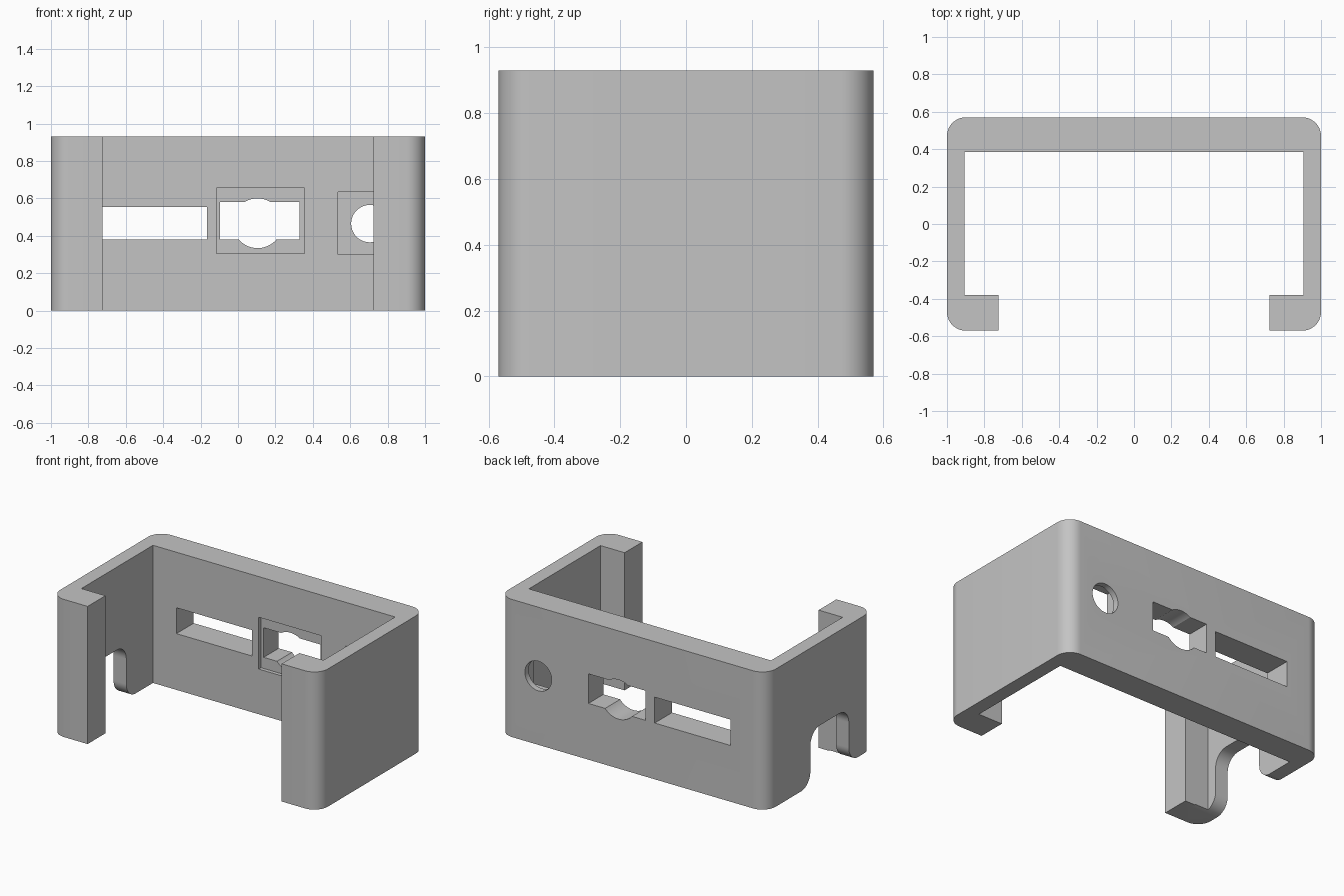
import bpy
import bmesh
from math import cos, sin, radians
from mathutils import Vector

if "Cube" in bpy.data.objects:
    bpy.data.objects.remove(bpy.data.objects["Cube"], do_unlink=True)

H = 0.93             # bracket height
W, D = 1.0, 0.57     # outer half width and half depth
INX, INY = 0.905, 0.385
LIP = 0.725          # inner edge of the front lips
R = 0.1              # corner radius

grey = bpy.data.materials.new("plain_grey")
grey.use_nodes = True
grey.diffuse_color = (0.55, 0.55, 0.55, 1)
grey.node_tree.nodes["Principled BSDF"].inputs["Base Color"].default_value = grey.diffuse_color


def arc(cx, cy, r, start, end, steps=12):
    angles = [radians(start + (end - start) * i / steps) for i in range(steps + 1)]
    return [(cx + r * cos(a), cy + r * sin(a)) for a in angles]


def rect(x0, x1, z0, z1):
    return [(x0, z0), (x1, z0), (x1, z1), (x0, z1)]


def prism(name, outline, axis, low, high):
    """Extrude a closed 2D outline along one axis."""
    place = {"x": lambda p, t: (t, *p),
             "y": lambda p, t: (p[0], t, p[1]),
             "z": lambda p, t: (*p, t)}[axis]
    bm = bmesh.new()
    face = bm.faces.new([bm.verts.new(place(p, low)) for p in outline])
    new = bmesh.ops.extrude_face_region(bm, geom=[face])["geom"]
    shift = Vector(place((0, 0), high - low))
    bmesh.ops.translate(bm, vec=shift, verts=[v for v in new if isinstance(v, bmesh.types.BMVert)])
    bmesh.ops.recalc_face_normals(bm, faces=bm.faces)
    mesh = bpy.data.meshes.new(name)
    bm.to_mesh(mesh)
    bm.free()
    mesh.materials.append(grey)
    obj = bpy.data.objects.new(name, mesh)
    bpy.context.collection.objects.link(obj)
    return obj


# C-shaped wall with rounded outer corners: one half, then its mirror
half = [(INX, INY), (INX, -0.38), (LIP, -0.38), (LIP, -D)]
half += arc(W - R, R - D, R, -90, 0) + arc(W - R, D - R, R, 0, 90)
outline = half + [(-x, y) for x, y in reversed(half)]
bracket = prism("bracket_wall", outline, "z", 0, H)

# Cable notch in the right wall: rounded top, flared bottom corners
n0, n1, top, r = -0.31, 0.10, 0.37, 0.1
notch = [(n0 - r, -0.1), (n1 + r, -0.1)]
notch += arc(n1 + r, r, r, 270, 180) + arc(n1 - r, top - r, r, 0, 90)
notch += arc(n0 + r, top - r, r, 90, 180) + arc(n0 - r, r, r, 0, -90)

# Openings and recesses in the back wall
cutters = [
    prism("notch_cutter", notch, "x", -1.1, -0.8),
    prism("slot_cutter", rect(-0.73, -0.165, 0.38, 0.555), "y", 0.2, 0.8),
    prism("window_recess_cutter", rect(-0.115, 0.355, 0.305, 0.655), "y", 0.2, 0.41),
    prism("window_cutter", rect(-0.095, 0.33, 0.38, 0.58), "y", 0.25, 0.8),
    prism("window_bulge_cutter", arc(0.105, 0.467, 0.133, 0, 354, 59), "y", 0.22, 0.75),
    prism("hole_recess_cutter", rect(0.535, 0.872, 0.3, 0.635), "y", 0.2, 0.53),
    prism("hole_cutter", arc(0.705, 0.465, 0.1, 0, 352.5, 47), "y", 0.25, 0.8),
]

bpy.ops.object.select_all(action="DESELECT")
bpy.context.view_layer.objects.active = bracket
bracket.select_set(True)
for cutter in cutters:
    cutter.hide_render = True
    mod = bracket.modifiers.new(cutter.name, "BOOLEAN")
    mod.operation = "DIFFERENCE"
    mod.solver = "EXACT"
    mod.object = cutter
    bpy.ops.object.modifier_apply(modifier=mod.name)
    bpy.data.objects.remove(cutter, do_unlink=True)

bpy.ops.object.shade_smooth_by_angle(angle=radians(30))
